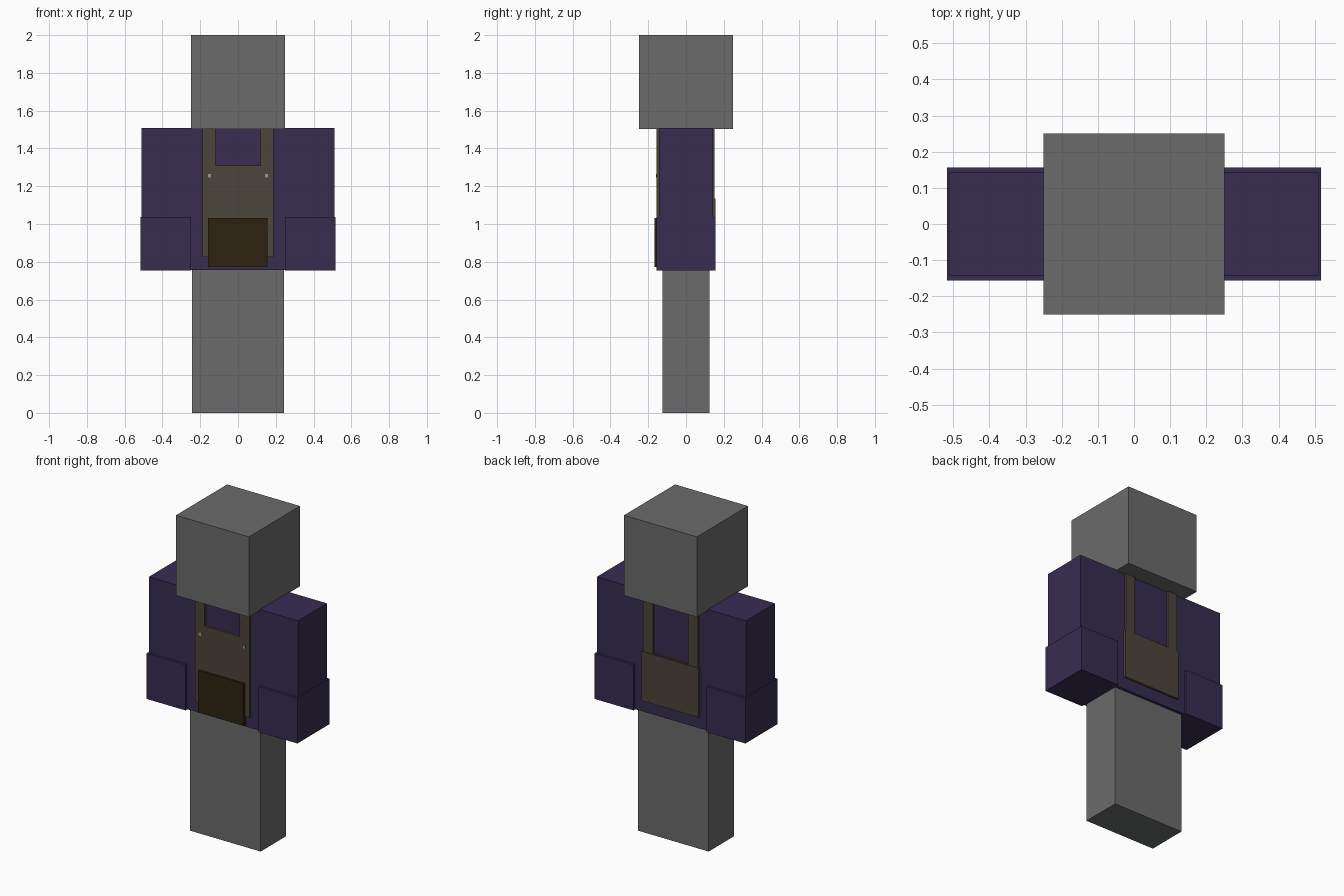
import bpy
import bmesh

default = bpy.data.objects.get("Cube")
if default:
    bpy.data.objects.remove(default, do_unlink=True)


def material(name, rgb):
    m = bpy.data.materials.new(name)
    m.use_nodes = True
    m.diffuse_color = (*rgb, 1)
    m.node_tree.nodes["Principled BSDF"].inputs["Base Color"].default_value = (*rgb, 1)
    return m


GREY = material("stone grey", (0.142, 0.147, 0.143))
PURPLE = material("dark purple", (0.038, 0.026, 0.081))
KHAKI = material("dull khaki", (0.070, 0.060, 0.043))
BROWN = material("dark brown", (0.027, 0.016, 0.005))
STUD = material("pale grey", (0.30, 0.30, 0.28))


def prism(name, outline, y0, y1, mat):
    """Extrude an (x, z) outline from y0 back to y1."""
    bm = bmesh.new()
    face = bm.faces.new([bm.verts.new((x, y0, z)) for x, z in outline])
    ext = bmesh.ops.extrude_face_region(bm, geom=[face])
    verts = [g for g in ext["geom"] if isinstance(g, bmesh.types.BMVert)]
    bmesh.ops.translate(bm, verts=verts, vec=(0, y1 - y0, 0))
    bmesh.ops.recalc_face_normals(bm, faces=bm.faces)
    me = bpy.data.meshes.new(name)
    bm.to_mesh(me)
    bm.free()
    me.materials.append(mat)
    ob = bpy.data.objects.new(name, me)
    bpy.context.collection.objects.link(ob)
    return ob


def box(name, x0, x1, y0, y1, z0, z1, mat):
    return prism(name, [(x0, z0), (x1, z0), (x1, z1), (x0, z1)], y0, y1, mat)


def vest_outline(half, bottom, notch, top=1.505, neck=0.12):
    """U shape: a panel with two shoulder straps."""
    return [(-half, bottom), (half, bottom), (half, top), (neck, top),
            (neck, notch), (-neck, notch), (-neck, top), (-half, top)]


# Body
box("head", -0.25, 0.25, -0.25, 0.25, 1.503, 2.0, GREY)
box("legs", -0.243, 0.243, -0.125, 0.125, 0.0, 0.77, GREY)
box("torso", -0.25, 0.25, -0.142, 0.142, 0.757, 1.508, PURPLE)

# Sleeves with wider cuffs
for side, s in (("left", 1), ("right", -1)):
    a, b, c = sorted((s * 0.25, s * 0.511)), sorted((s * 0.25, s * 0.517)), s * 0.152
    box(side + "_sleeve", *a, -0.142, 0.142, 1.0, 1.508, PURPLE)
    box(side + "_cuff", *b, -0.157, 0.157, 0.755, 1.037, PURPLE)
    box(side + "_vest_stud", c - 0.008, c + 0.008, -0.158, -0.15, 1.245, 1.265, STUD)

# Vest front and back, with the thicker lower back panel
prism("vest_front", vest_outline(0.188, 0.825, 1.31), -0.155, -0.14, KHAKI)
prism("vest_back", vest_outline(0.188, 0.84, 1.14), 0.14, 0.152, KHAKI)
box("vest_back_panel", -0.195, 0.195, 0.14, 0.156, 0.83, 1.135, KHAKI)

# Belly pouch
box("front_pouch", -0.158, 0.156, -0.168, -0.14, 0.772, 1.032, BROWN)
